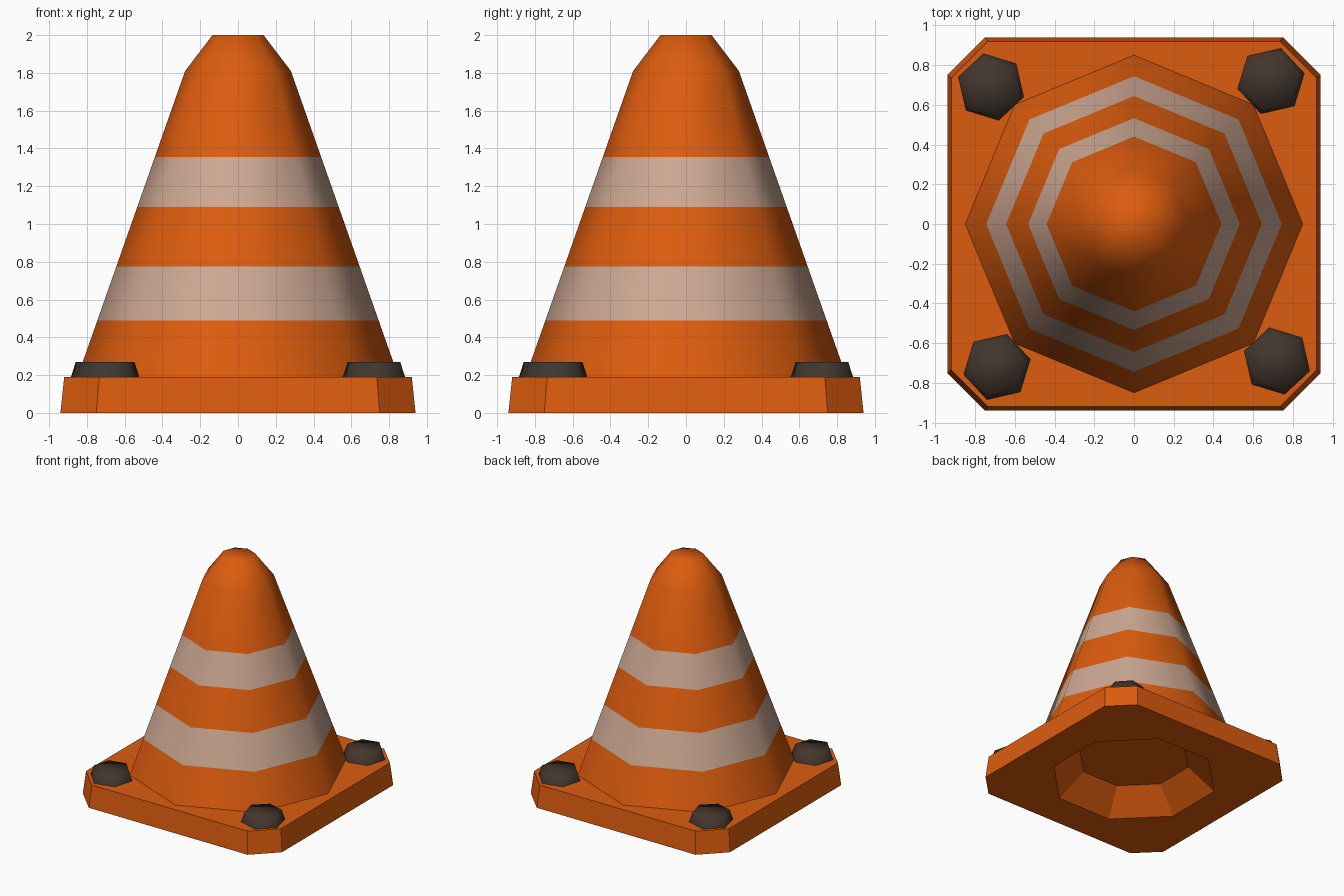
import bpy, bmesh, math

if "Cube" in bpy.data.objects:
    bpy.data.objects.remove(bpy.data.objects["Cube"])


def material(name, rgb):
    m = bpy.data.materials.new(name)
    m.diffuse_color = (*rgb, 1)
    m.use_nodes = True
    m.node_tree.nodes["Principled BSDF"].inputs["Base Color"].default_value = m.diffuse_color
    return m


ORANGE = material("orange", (0.72, 0.107, 0.0044))
STRIPE = material("pale stripe", (0.61, 0.39, 0.29))
DARK = material("dark rubber", (0.055, 0.037, 0.027))


def ring(n, r, z, phase=0.0):
    return [(r * math.cos(phase + math.tau * i / n),
             r * math.sin(phase + math.tau * i / n), z) for i in range(n)]


def chamfered_square(half, corner, z):
    # starts in the same sector as an octagon turned by 22.5 degrees
    return [(half, corner, z), (corner, half, z), (-corner, half, z), (-half, corner, z),
            (-half, -corner, z), (-corner, -half, z), (corner, -half, z), (half, -corner, z)]


def loft(name, rings, mats, cap=True, closed=False, smooth=False, band_mats=None):
    bm = bmesh.new()
    loops = [[bm.verts.new(p) for p in r] for r in rings]
    n = len(loops[0])
    pairs = list(zip(loops, loops[1:]))
    if closed:
        pairs.append((loops[-1], loops[0]))
    for k, (a, b) in enumerate(pairs):
        for i in range(n):
            j = (i + 1) % n
            f = bm.faces.new((a[i], a[j], b[j], b[i]))
            f.material_index = band_mats[k] if band_mats else 0
    if cap:
        bm.faces.new(loops[0][::-1])
        bm.faces.new(loops[-1])
    bmesh.ops.recalc_face_normals(bm, faces=bm.faces)
    for f in bm.faces:
        f.smooth = smooth and f.normal.z > -0.9
    me = bpy.data.meshes.new(name)
    bm.to_mesh(me)
    bm.free()
    for m in mats:
        me.materials.append(m)
    ob = bpy.data.objects.new(name, me)
    bpy.context.collection.objects.link(ob)
    return ob


# Base plate with a tapered recess underneath
P = math.pi / 8
loft("base_plate", [chamfered_square(0.94, 0.75, 0), chamfered_square(0.92, 0.735, 0.19),
                    ring(8, 0.46, 0.19, P), ring(8, 0.68, 0, P)],
     [ORANGE], cap=False, closed=True)

# Cone with two stripe bands and a blunt tip
heights = [0.19, 0.49, 0.775, 1.09, 1.355, 1.81]
radius = lambda z: 0.85 + (0.28 - 0.85) * (z - 0.19) / (1.81 - 0.19)
loft("cone", [ring(8, radius(z), z) for z in heights] + [ring(8, 0.135, 2.0)],
     [ORANGE, STRIPE], smooth=True, band_mats=[0, 1, 0, 1, 0, 0])

# Corner studs, repeated by quarter turns
for k in range(4):
    turn = math.radians(13)
    stud = loft(f"corner_stud_{k + 1}", [ring(6, 0.172, 0.19, turn), ring(6, 0.145, 0.27, turn)],
                [DARK], smooth=True)
    a = math.atan2(0.72, 0.69) + k * math.pi / 2
    d = math.hypot(0.69, 0.72)
    stud.location = (d * math.cos(a), d * math.sin(a), 0)
    stud.rotation_euler.z = k * math.pi / 2
